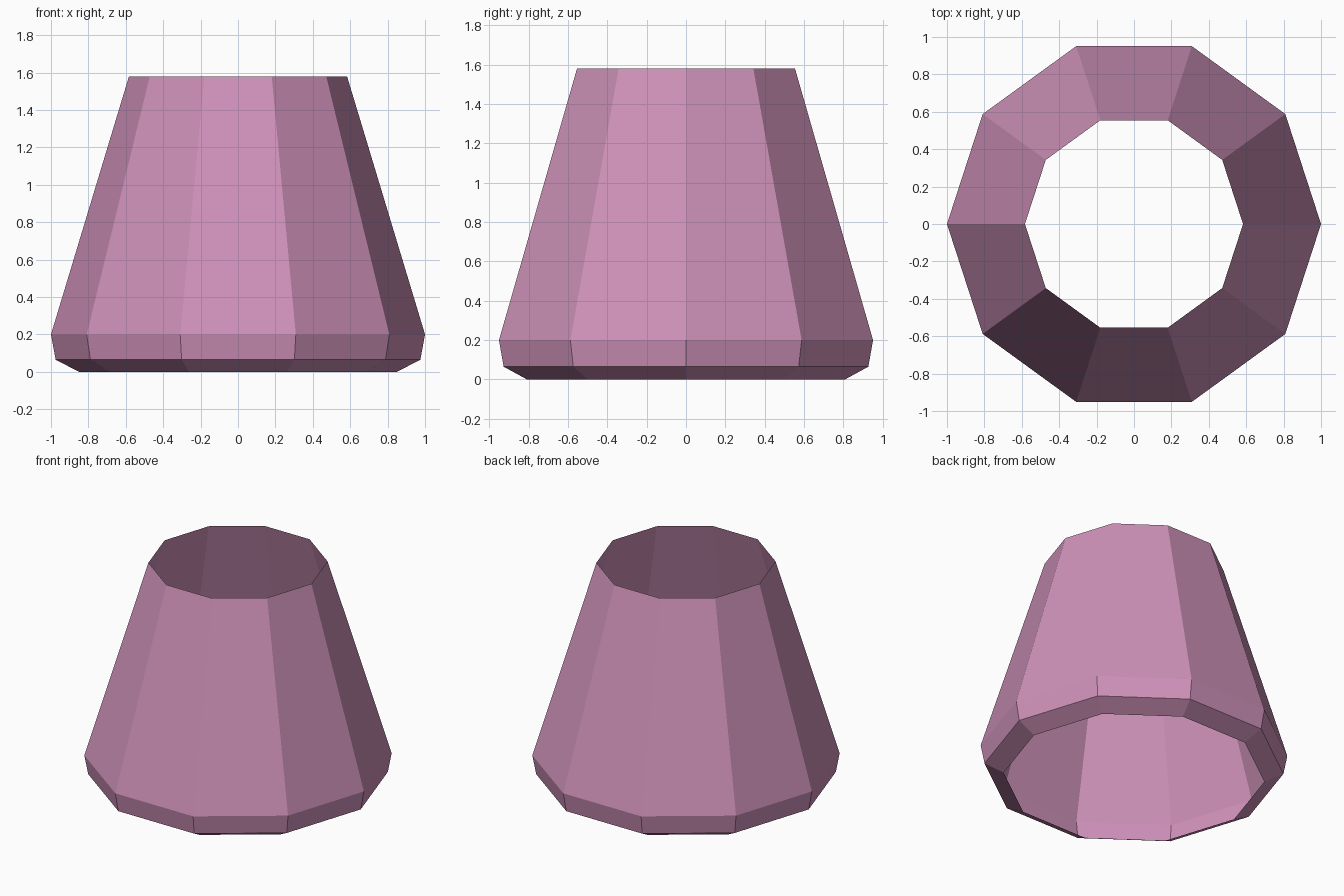
import bpy
import bmesh
from math import cos, sin, tau

cube = bpy.data.objects.get("Cube")
if cube:
    bpy.data.objects.remove(cube, do_unlink=True)

SIDES = 10
# Radius and height of each ring, from the open bottom to the open top
PROFILE = [(0.85, 0), (0.975, 0.065), (1.0, 0.2), (0.583, 1.58)]


def make_material(name, colour):
    mat = bpy.data.materials.new(name)
    mat.use_nodes = True
    mat.diffuse_color = colour
    mat.node_tree.nodes["Principled BSDF"].inputs["Base Color"].default_value = colour
    return mat


def ring_shell(name, profile, sides, mat):
    """Thin open shell: rings of vertices bridged by flat quads."""
    bm = bmesh.new()
    rings = [[bm.verts.new((r * cos(tau * i / sides), r * sin(tau * i / sides), z))
              for i in range(sides)] for r, z in profile]
    for low, high in zip(rings, rings[1:]):
        for i in range(sides):
            j = (i + 1) % sides
            bm.faces.new((low[i], low[j], high[j], high[i]))
    mesh = bpy.data.meshes.new(name)
    bm.to_mesh(mesh)
    bm.free()
    mesh.materials.append(mat)
    obj = bpy.data.objects.new(name, mesh)
    bpy.context.collection.objects.link(obj)
    return obj


# Tapered ten-sided shade with a bevelled lower rim
pink = make_material("dusty pink", (0.62, 0.285, 0.485, 1))
ring_shell("tapered_shade", PROFILE, SIDES, pink)
